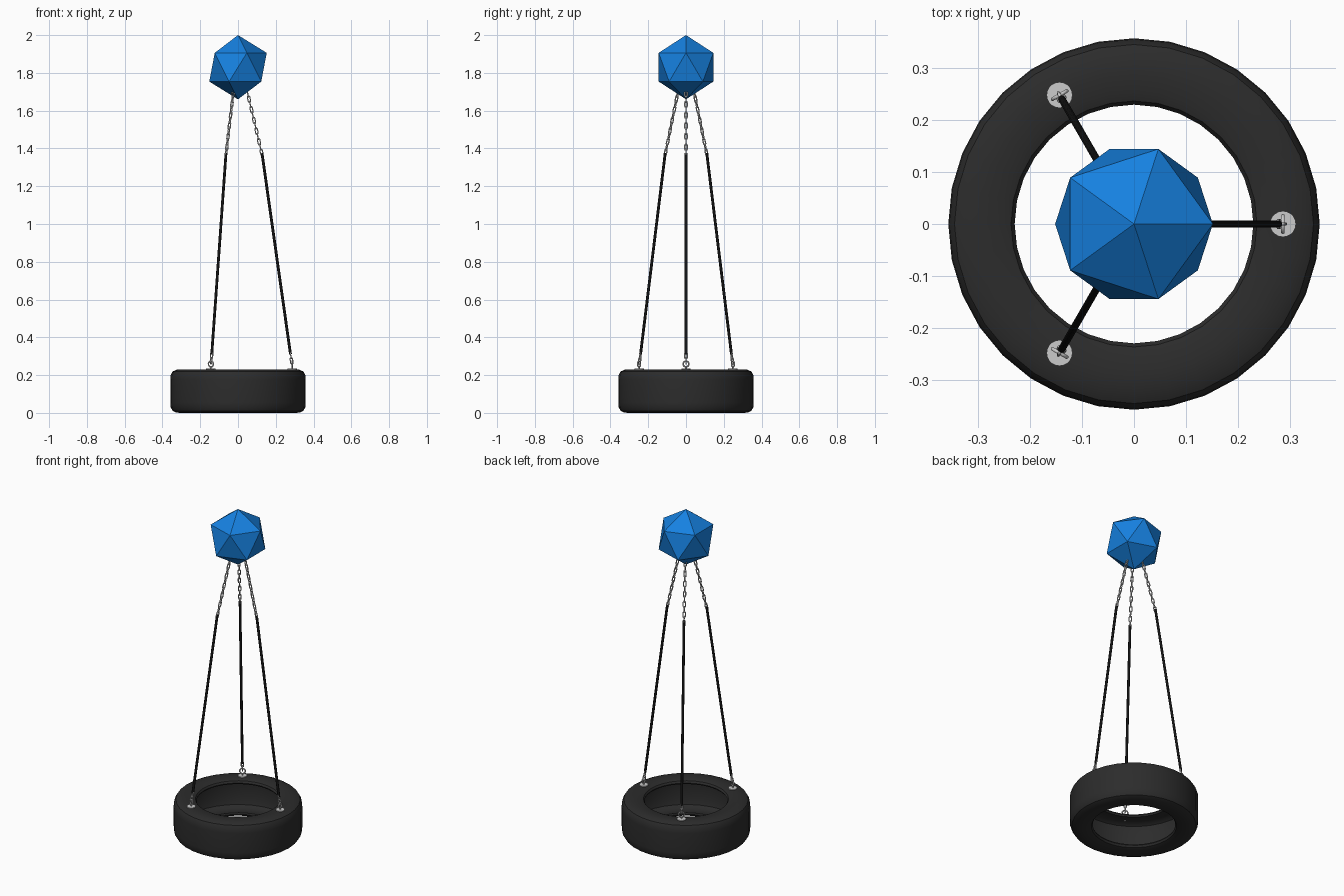
import bpy, bmesh
from math import pi, sin, cos, radians
from mathutils import Vector, Matrix

if "Cube" in bpy.data.objects:
    bpy.data.objects.remove(bpy.data.objects["Cube"])

Z = Vector((0, 0, 1))


def material(name, rgb):
    m = bpy.data.materials.new(name)
    m.diffuse_color = (*rgb, 1)
    m.use_nodes = True
    m.node_tree.nodes["Principled BSDF"].inputs["Base Color"].default_value = m.diffuse_color
    return m


rubber = material("black_rubber", (0.025, 0.025, 0.025))
rope_black = material("black_rope", (0.006, 0.006, 0.006))
blue = material("blue", (0.008, 0.22, 0.75))


def smooth(ob, angle=35):
    bpy.ops.object.select_all(action='DESELECT')
    ob.select_set(True)
    bpy.context.view_layer.objects.active = ob
    bpy.ops.object.shade_smooth_by_angle(angle=radians(angle))


def lathe(name, profile, segments, mat):
    """Revolve a closed (radius, z) profile about the z axis."""
    bm = bmesh.new()
    rings = [[bm.verts.new((r * cos(a), r * sin(a), z)) for r, z in profile]
             for a in (2 * pi * i / segments for i in range(segments))]
    n = len(profile)
    for i in range(segments):
        a, b = rings[i], rings[(i + 1) % segments]
        for j in range(n):
            k = (j + 1) % n
            bm.faces.new((a[j], b[j], b[k], a[k]))
    bmesh.ops.recalc_face_normals(bm, faces=bm.faces)
    me = bpy.data.meshes.new(name)
    bm.to_mesh(me)
    bm.free()
    ob = bpy.data.objects.new(name, me)
    bpy.context.collection.objects.link(ob)
    me.materials.append(mat)
    smooth(ob)
    return ob


def rod(name, a, b, radius, sides, mat=None):
    """Cylinder between two points."""
    d = b - a
    bpy.ops.mesh.primitive_cylinder_add(vertices=sides, radius=radius, depth=d.length,
                                        location=(a + b) / 2,
                                        rotation=d.to_track_quat('Z', 'Y').to_euler())
    ob = bpy.context.object
    ob.name = name
    if mat:
        ob.data.materials.append(mat)
    smooth(ob, 50)
    return ob


def chain(name, a, b, count, tangent, half=0.0175, width=0.0065, wire=0.0033):
    """Row of oval links from a to b, each turned 90 degrees to the last."""
    cu = bpy.data.curves.new(name, 'CURVE')
    cu.dimensions = '3D'
    cu.bevel_depth = wire
    cu.bevel_resolution = 1
    d = (b - a).normalized()
    sides = (d.cross(tangent).normalized(), tangent)
    for i in range(count):
        centre = a.lerp(b, (i + 0.5) / count)
        side = sides[i % 2]
        sp = cu.splines.new('POLY')
        sp.points.add(11)
        for k, p in enumerate(sp.points):
            t = pi * (k % 6) / 5 + pi * (k // 6)
            along = width * sin(t) + (half - width) * (1 if k < 6 else -1)
            p.co = (*(centre + side * width * cos(t) + d * along), 1)
        sp.use_cyclic_u = True
        sp.use_smooth = True
    ob = bpy.data.objects.new(name, cu)
    bpy.context.collection.objects.link(ob)


# Hollow tyre: upper half of the wall section, mirrored to the lower half
outer = [(0.358, 0.06), (0.356, 0.086), (0.346, 0.104), (0.325, 0.114), (0.29, 0.115),
         (0.255, 0.113), (0.237, 0.107), (0.23, 0.096)]
inner = [(0.234, 0.088), (0.265, 0.094), (0.31, 0.094), (0.33, 0.082), (0.338, 0.05)]
half_section = outer + inner
section = half_section + [(r, -z) for r, z in reversed(half_section)]
lathe("tyre", [(r, z + 0.115) for r, z in section], 32, rubber)

# Faceted ball on top
bpy.ops.mesh.primitive_ico_sphere_add(subdivisions=1, radius=0.17, location=(0, 0, 1.83))
ball = bpy.context.object
ball.name = "top_ball"
ball.data.materials.append(blue)

# Three hangers: plate, eye, short chain, rope, upper chain
for i in range(3):
    ang = 2 * pi * i / 3
    tangent = Vector((-sin(ang), cos(ang), 0))

    def at(r, z):
        return Vector((r * cos(ang), r * sin(ang), z))

    rod(f"plate_{i}", at(0.287, 0.224), at(0.287, 0.234), 0.025, 20)
    rod(f"eye_shank_{i}", at(0.287, 0.205), at(0.287, 0.246), 0.004, 8)
    bpy.ops.mesh.primitive_torus_add(major_segments=16, minor_segments=6, major_radius=0.0155,
                                     minor_radius=0.004, location=at(0.287, 0.259),
                                     rotation=(0, pi / 2, ang))
    eye = bpy.context.object
    eye.name = f"eye_{i}"
    smooth(eye, 70)
    chain(f"lower_chain_{i}", at(0.286, 0.262), at(0.277, 0.318), 2, tangent)
    rod(f"rope_{i}", at(0.278, 0.31), at(0.127, 1.375), 0.0075, 10, rope_black)
    chain(f"upper_chain_{i}", at(0.128, 1.365), at(0.035, 1.76), 14, tangent)
